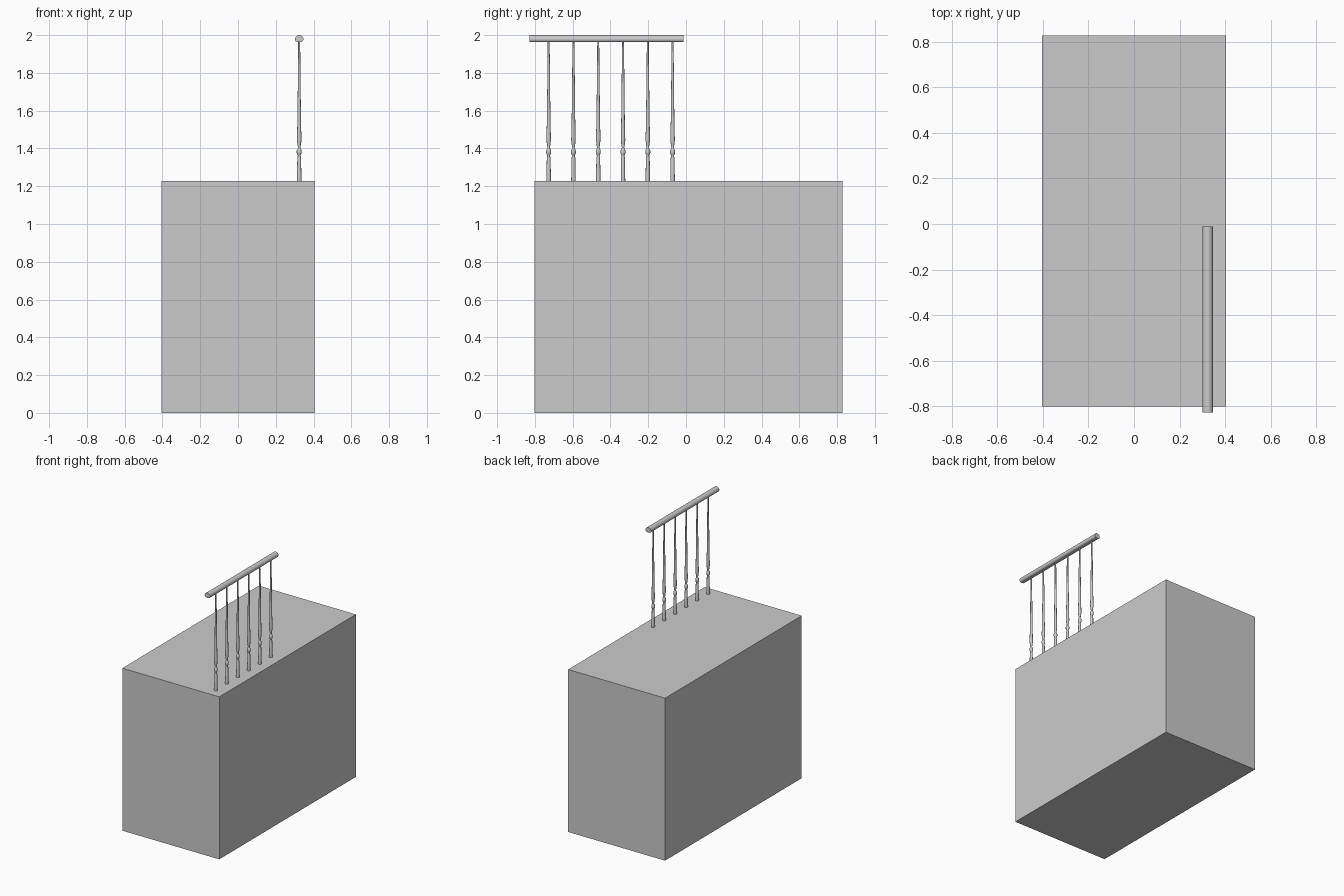
import bpy, bmesh, math

if "Cube" in bpy.data.objects:
    bpy.data.objects.remove(bpy.data.objects["Cube"])


def finish(name, bm, smooth=False):
    bmesh.ops.recalc_face_normals(bm, faces=bm.faces)
    mesh = bpy.data.meshes.new(name)
    bm.to_mesh(mesh)
    bm.free()
    obj = bpy.data.objects.new(name, mesh)
    bpy.context.collection.objects.link(obj)
    if smooth:
        bpy.ops.object.select_all(action='DESELECT')
        obj.select_set(True)
        bpy.context.view_layer.objects.active = obj
        bpy.ops.object.shade_smooth_by_angle(angle=math.radians(40))
    return obj


def skin(bm, rings):
    # Join equal-sized rings of points into a closed solid
    loops = [[bm.verts.new(p) for p in ring] for ring in rings]
    n = len(loops[0])
    for a, b in zip(loops, loops[1:]):
        for i in range(n):
            j = (i + 1) % n
            bm.faces.new((a[i], a[j], b[j], b[i]))
    bm.faces.new(loops[0][::-1])
    bm.faces.new(loops[-1])


RAIL_X, FLOOR_Z = 0.324, 1.227

# Floor block
bm = bmesh.new()
bmesh.ops.create_cube(bm, size=1)
for v in bm.verts:
    v.co.x *= 0.81
    v.co.y = v.co.y * 1.63 + 0.013
    v.co.z = (v.co.z + 0.5) * FLOOR_Z
finish("floor_block", bm)

# Handrail: rounded section with a flat underside
section = []
for i in range(16):
    a = 2 * math.pi * (i + 0.5) / 16
    section.append((RAIL_X + 0.0225 * math.cos(a),
                    max(1.979 + 0.021 * math.sin(a), 1.963)))
bm = bmesh.new()
skin(bm, [[(x, y, z) for x, z in section] for y in (-0.828, -0.012)])
finish("handrail", bm, True)

# Turned balusters: (radius, height)
profile = [(0.012, FLOOR_Z), (0.010, 1.35), (0.007, 1.362), (0.010, 1.368),
           (0.013, 1.376), (0.013, 1.388), (0.010, 1.396), (0.006, 1.403),
           (0.009, 1.42), (0.012, 1.445), (0.0115, 1.46), (0.0095, 1.55),
           (0.0075, 1.72), (0.005, 1.966)]
for k in range(6):
    y = -0.727 + 0.1312 * k
    bm = bmesh.new()
    skin(bm, [[(RAIL_X + r * math.cos(math.tau * i / 16),
                y + r * math.sin(math.tau * i / 16), z) for i in range(16)]
              for r, z in profile])
    finish(f"baluster_{k + 1}", bm, True)
